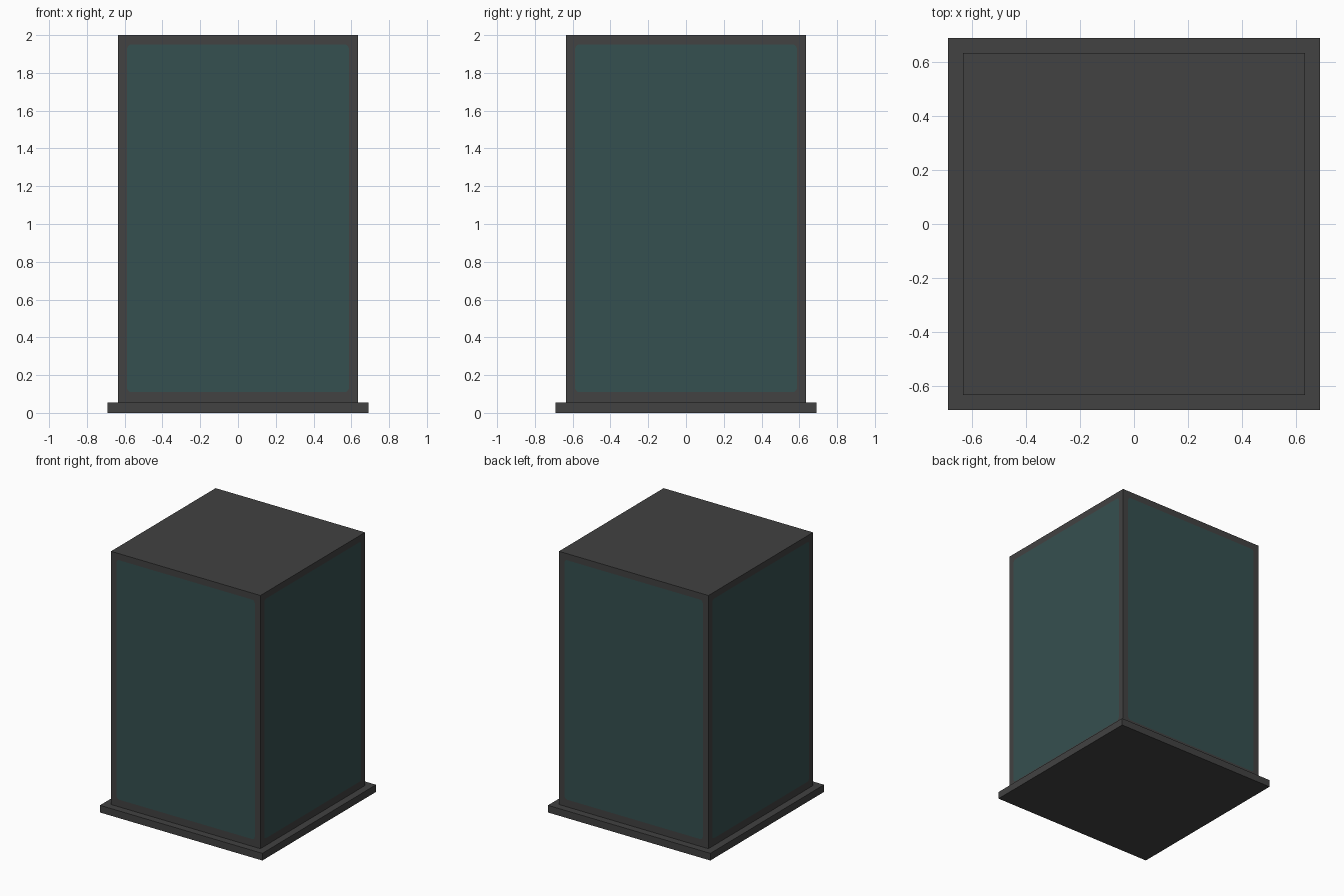
import bpy, bmesh, math
from mathutils import Vector, Matrix

cube = bpy.data.objects.get("Cube")
if cube:
    bpy.data.objects.remove(cube, do_unlink=True)

BASE_HALF, BASE_TOP = 0.69, 0.055      # plinth
BODY_HALF, BODY_TOP = 0.635, 2.0       # cabinet
PANEL_HALF, PANEL_LOW, PANEL_HIGH = 0.587, 0.11, 1.95
RADIUS, STEPS = 0.022, 5               # rounded panel corners


def material(name, rgb):
    mat = bpy.data.materials.new(name)
    mat.use_nodes = True
    mat.diffuse_color = (*rgb, 1)
    bsdf = mat.node_tree.nodes["Principled BSDF"]
    bsdf.inputs["Base Color"].default_value = (*rgb, 1)
    bsdf.inputs["Roughness"].default_value = 0.8
    return mat


charcoal = material("charcoal", (0.054, 0.054, 0.054))
teal = material("dark teal", (0.036, 0.079, 0.079))


def finish(bm, name, mats):
    bmesh.ops.remove_doubles(bm, verts=bm.verts, dist=1e-5)
    bmesh.ops.recalc_face_normals(bm, faces=bm.faces)
    mesh = bpy.data.meshes.new(name)
    bm.to_mesh(mesh)
    bm.free()
    for mat in mats:
        mesh.materials.append(mat)
    obj = bpy.data.objects.new(name, mesh)
    bpy.context.collection.objects.link(obj)
    return obj


def add_side(bm, turn):
    """One cabinet wall: flush rounded panel with a frame around it."""
    def vert(x, z):
        return bm.verts.new(turn @ Vector((x, -BODY_HALF, z)))

    # Corners run counter-clockwise from the lower left
    signs = [(-1, -1), (1, -1), (1, 1), (-1, 1)]
    outer, arcs = [], []
    for i, (sx, sz) in enumerate(signs):
        outer.append(vert(sx * BODY_HALF, BODY_TOP if sz > 0 else BASE_TOP))
        cx = sx * (PANEL_HALF - RADIUS)
        cz = PANEL_HIGH - RADIUS if sz > 0 else PANEL_LOW + RADIUS
        angles = [math.pi + (i + k / STEPS) * math.pi / 2 for k in range(STEPS + 1)]
        arcs.append([vert(cx + RADIUS * math.cos(a), cz + RADIUS * math.sin(a))
                     for a in angles])

    # Painted panel
    bm.faces.new([v for arc in arcs for v in arc]).material_index = 1
    # Frame: a rail per edge and a fan per corner
    for i in range(4):
        j = (i + 1) % 4
        bm.faces.new((outer[i], outer[j], arcs[j][0], arcs[i][-1]))
        for a, b in zip(arcs[i], arcs[i][1:]):
            bm.faces.new((outer[i], b, a))


# Plinth
bm = bmesh.new()
bmesh.ops.create_cube(bm, size=1, matrix=Matrix.Translation((0, 0, BASE_TOP / 2))
                      @ Matrix.Diagonal((BASE_HALF * 2, BASE_HALF * 2, BASE_TOP, 1)))
finish(bm, "plinth", [charcoal])

# Cabinet: four identical walls closed by a roof and a floor
bm = bmesh.new()
for q in range(4):
    add_side(bm, Matrix.Rotation(q * math.pi / 2, 3, 'Z'))
for z in (BASE_TOP, BODY_TOP):
    bm.faces.new([bm.verts.new((x * BODY_HALF, y * BODY_HALF, z))
                  for x, y in ((-1, -1), (1, -1), (1, 1), (-1, 1))])
finish(bm, "cabinet", [charcoal, teal])
